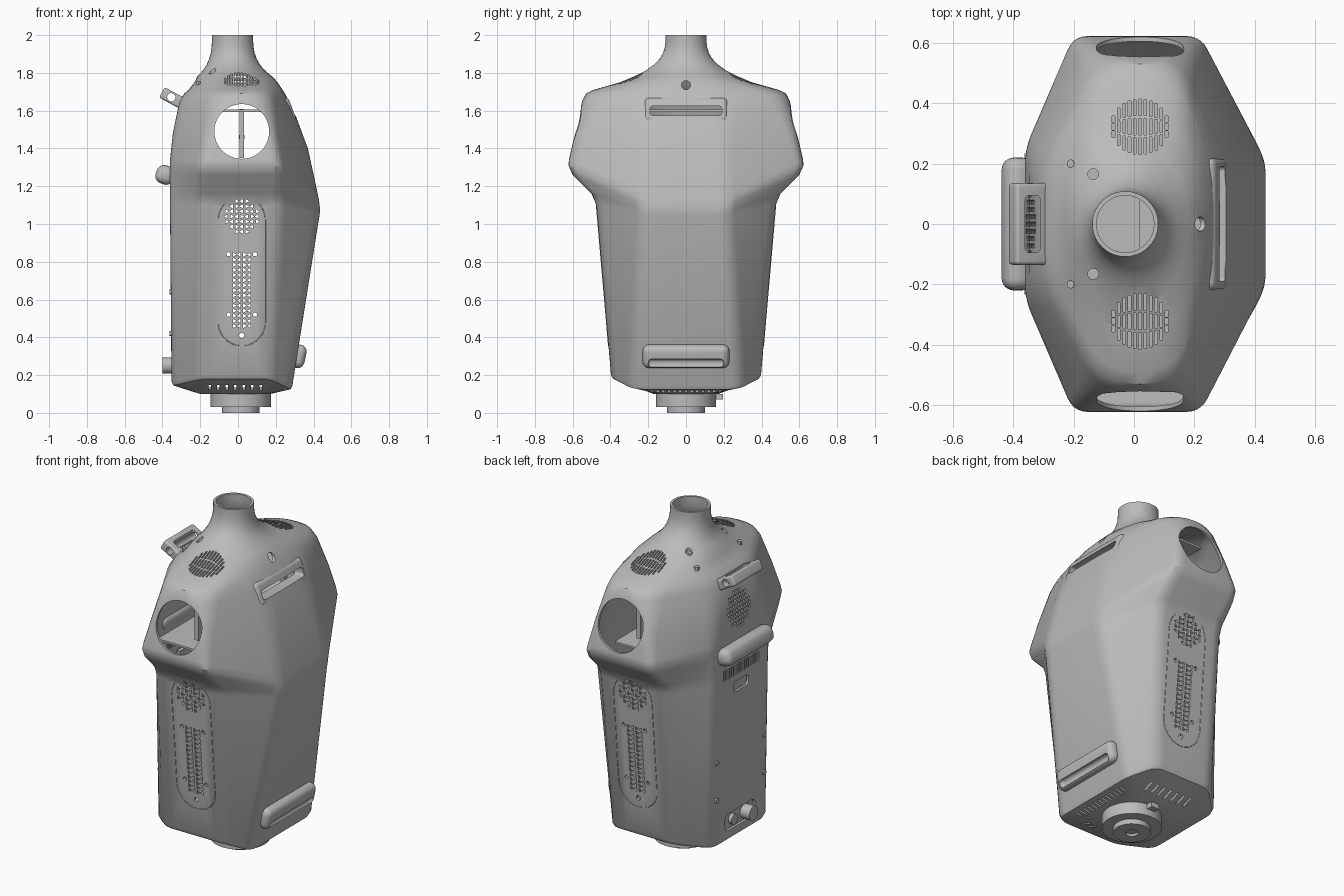
import bpy, bmesh, math
from mathutils import Matrix, Vector

if "Cube" in bpy.data.objects:
    bpy.data.objects.remove(bpy.data.objects["Cube"])

tone = (0.5, 0.5, 0.5, 1)
grey = bpy.data.materials.new("shell grey")
grey.use_nodes = True
grey.diffuse_color = tone
grey.node_tree.nodes["Principled BSDF"].inputs["Base Color"].default_value = tone


def smooth(ob):
    bpy.ops.object.select_all(action="DESELECT")
    ob.select_set(True)
    bpy.context.view_layer.objects.active = ob
    bpy.ops.object.shade_smooth_by_angle(angle=math.radians(30))


def finish(name, bm):
    bmesh.ops.recalc_face_normals(bm, faces=bm.faces)
    mesh = bpy.data.meshes.new(name)
    bm.to_mesh(mesh)
    bm.free()
    mesh.materials.append(grey)
    ob = bpy.data.objects.new(name, mesh)
    bpy.context.collection.objects.link(ob)
    smooth(ob)
    return ob


def add_box(bm, loc, dims, tilt=0.0, bevel=0.0):
    m = Matrix.Translation(loc) @ Matrix.Rotation(tilt, 4, "Y") @ Matrix.Diagonal((*dims, 1))
    verts = bmesh.ops.create_cube(bm, size=1, matrix=m)["verts"]
    if bevel:
        edges = list({e for v in verts for e in v.link_edges})
        bmesh.ops.bevel(bm, geom=edges, offset=bevel, segments=5, profile=0.5, affect="EDGES")


def add_rod(bm, loc, radius, length, axis="Z", sides=32, spin=0.0):
    turn = {"X": Matrix.Rotation(math.pi / 2, 4, "Y"), "Y": Matrix.Rotation(math.pi / 2, 4, "X"),
            "Z": Matrix.Identity(4)}[axis]
    m = Matrix.Translation(loc) @ turn @ Matrix.Rotation(spin, 4, "Z")
    bmesh.ops.create_cone(bm, cap_ends=True, segments=sides, radius1=radius,
                          radius2=radius, depth=length, matrix=m)


def bake(ob):
    """Apply all modifiers by swapping in the evaluated mesh."""
    dg = bpy.context.evaluated_depsgraph_get()
    mesh = bpy.data.meshes.new_from_object(ob.evaluated_get(dg))
    ob.modifiers.clear()
    ob.data = mesh


def carve(ob, bm):
    cutter = finish("cutter", bm)
    cutter.hide_render = True
    mod = ob.modifiers.new("cut", "BOOLEAN")
    mod.object, mod.operation, mod.solver = cutter, "DIFFERENCE", "EXACT"
    bake(ob)
    bpy.data.objects.remove(cutter)
    smooth(ob)


def rounded_ring(half, radius, steps=5):
    """Mirror four corners into an octagon and round each with a quadratic arc."""
    corners = [Vector(p) for p in half] + [Vector((x, -y, z)) for x, y, z in reversed(half)]
    out = []
    for i, p in enumerate(corners):
        ends = []
        for q in (corners[i - 1], corners[(i + 1) % len(corners)]):
            d = q - p
            ends.append(p + d * min(0.49, radius / d.length))
        for k in range(steps + 1):
            t = k / steps
            out.append(ends[0] * (1 - t) ** 2 + p * 2 * t * (1 - t) + ends[1] * t * t)
    return out


def body_ring(z_side, z_chest, y_side, x_chest, x_back):
    low = max(0, (1.1 - z_side) / 0.9)
    top = max(0, (z_side - 1.31) / 0.44)
    y_chest = min(0.22 + 0.065 * low - 0.05 * top, y_side * 0.72)
    y_back = min(0.25 - 0.08 * top, y_side * 0.64)
    half = [(x_chest, y_chest, z_chest),
            (min(0.22 - 0.05 * low - 0.08 * top, x_chest * 0.6), y_side, z_side),
            (max(0.1 * top - 0.2, x_back * 0.57), y_side, z_side),
            (x_back, y_back, z_side - 0.035 * min(low, 1) * (z_side > 0.1))]
    return rounded_ring(half, 0.05 + 0.12 * top ** 3)


def neck_ring(t):
    flare = (1 - t) ** 3
    z, rx, ry = 1.78 + 0.22 * t, 0.109 + 0.09 * flare, 0.108 + 0.17 * flare
    k = math.tan(math.pi / 8)
    half = [(rx, k * ry), (k * rx, ry), (-k * rx, ry), (-rx, k * ry)]
    return rounded_ring([(x - 0.029 + 0.012 * flare, y, z) for x, y in half], 0.3)


# Torso shell: side height, chest height, side y, chest x, back x
body = [(.1, .1, .17, .17, -.2), (.18, .125, .385, .278, -.342), (.2, .145, .397, .288, -.352),
        (1.1, 1.05, .475, .432, -.36), (1.16, 1.07, .5, .435, -.36), (1.26, 1.1, .6, .432, -.36),
        (1.31, 1.13, .622, .428, -.36), (1.34, 1.17, .62, .42, -.36), (1.48, 1.4, .588, .37, -.345),
        (1.65, 1.61, .55, .292, -.31), (1.69, 1.66, .53, .265, -.285), (1.71, 1.7, .49, .243, -.262),
        (1.75, 1.75, .35, .21, -.23)]
rings = [body_ring(*row) for row in body] + [neck_ring(i / 7) for i in range(8)]
bm = bmesh.new()
loops = [[bm.verts.new(p) for p in ring] for ring in rings]
for a, b in zip(loops, loops[1:]):
    for i in range(len(a)):
        j = (i + 1) % len(a)
        bm.faces.new((a[i], a[j], b[j], b[i]))
bm.faces.new(list(reversed(loops[0])))
shell = finish("torso_shell", bm)
mod = shell.modifiers.new("wall", "SOLIDIFY")
mod.thickness, mod.offset = 0.014, -1
bake(shell)

# Shoulder openings, chest slot and small round holes
cut = bmesh.new()
add_box(cut, (.28, 0, 1.6), (.16, .38, .05))
add_rod(cut, (.2, 0, 1.735), .024, .2, "X", 20)
for s in (-1, 1):
    add_rod(cut, (.02, s * .58, 1.49), .145, .24, "Y", 48)
    add_rod(cut, (-.135, s * .165, 1.8), .018, .16, "Z", 16)
    # Round slotted grille on each shoulder top
    for i in range(-5, 6):
        reach = math.sqrt(.095 ** 2 - (i * .0175) ** 2)
        for part in (-1, 0, 1):
            add_box(cut, (.02 + i * .0175, s * .322 + part * reach * .68, 1.76), (.009, reach * .58, .12))
    # Bottom vents
    for i in range(7):
        add_box(cut, (-.15 + i * .045, s * .26, .14), (.014, .07, .14))
for i in range(-6, 7):
    add_box(cut, (.225, i * .03, .125), (.05, .012, .08))
carve(shell, cut)

# Triangular perforations and screw holes through both flanks
cut = bmesh.new()
step = .027
spots = [(c - 1.5, .46 + r * step) for r in range(15) for c in range(4)]
spots += [(c, 1.04 + r * step) for r in range(-3, 4) for c in range(-3, 4) if r * r + c * c < 11]
for n, (c, z) in enumerate(spots):
    add_rod(cut, (.02 + c * step, 0, z), .013, 1.4, "Y", 3, math.pi / 2 * (1 if n % 2 else -1))
add_rod(cut, (.02, 0, .41), .014, 1.4, "Y", 12)
for x in (-.05, .09):
    for z in (.52, .84):
        add_rod(cut, (x, 0, z), .011, 1.4, "Y", 12)
carve(shell, cut)

# Back grille, vent row and recessed grips
cut = bmesh.new()
for r in range(-4, 5):
    for c in range(-4, 5):
        if r * r + c * c < 20:
            add_rod(cut, (-.34, c * .024, 1.47 + r * .024), .009, .12, "X", 8)
for i in range(-8, 9):
    add_box(cut, (-.36, i * .02, 1.13), (.08, .009, .06))
add_box(cut, (-.36, 0, 1.03), (.08, .14, .06), 0, .02)
add_box(cut, (-.36, 0, .25), (.08, .28, .1), 0, .03)
carve(shell, cut)


def slotted_part(name, block, slots):
    """A rounded block with one or more slots cut from it."""
    bm = bmesh.new()
    add_box(bm, *block)
    part = finish(name, bm)
    for slot in slots:
        cut = bmesh.new()
        add_box(cut, *slot)
        carve(part, cut)
    return part


# Chest scoops and rear ledge
slotted_part("upper_scoop", ((.262, 0, 1.6), (.056, .44, .14), -.36, .026),
             [((.28, 0, 1.6), (.2, .38, .05), 0, .015)])
slotted_part("lower_scoop", ((.317, 0, .3), (.082, .46, .125), .2, .036),
             [((.36, 0, .262), (.06, .4, .045), 0, .018)])
slotted_part("rear_ledge", ((-.385, 0, 1.26), (.1, .44, .1), .35, .04), [])

# Carry handle with window and end bore
handle = slotted_part("carry_handle", ((-.348, 0, 1.667), (.125, .27, .062), .5, .012),
                      [((-.335, 0, 1.66), (.05, .19, .3), 0, .015)])
cut = bmesh.new()
add_rod(cut, (-.353, 0, 1.671), .022, .4, "Y", 24)
carve(handle, cut)

# Rear connector plates and knob
bm = bmesh.new()
add_box(bm, (-.33, 0, .25), (.02, .3, .12))
add_box(bm, (-.33, 0, 1.03), (.02, .17, .08))
add_rod(bm, (-.365, -.06, .25), .042, .07, "X")
add_rod(bm, (-.345, .06, .25), .03, .03, "X")
finish("rear_connector", bm)

# Waist mount
bm = bmesh.new()
add_rod(bm, (.015, 0, .07), .16, .08, sides=48)
add_rod(bm, (.015, 0, .015), .1, .03, sides=48)
for s in (-1, 1):
    add_box(bm, (.015, s * .17, .085), (.05, .05, .03))
mount = finish("waist_mount", bm)
cut = bmesh.new()
add_rod(cut, (.015, 0, 0), .035, .03)
carve(mount, cut)

# Internal frame behind the openings
bm = bmesh.new()
add_box(bm, (.02, 0, 1.46), (.03, .5, .02))
add_box(bm, (.02, 0, 1.6), (.22, .9, .012))
add_box(bm, (-.06, 0, 1.77), (.16, .25, .012))
add_box(bm, (-.03, 0, 1.25), (.5, .7, .012))
for s in (-1, 1):
    add_box(bm, (.02, s * .4, 1.48), (.025, .03, .26))
finish("inner_frame", bm)

# Panel seams and screws on each flank
bm = bmesh.new()
for s in (-1, 1):
    seam = bpy.data.curves.new("panel_seam", "CURVE")
    seam.dimensions, seam.bevel_depth = "3D", .0022
    line = seam.splines.new("POLY")
    line.points.add(39)
    line.use_cyclic_u = True
    for i, p in enumerate(line.points):
        a = math.pi * (i % 20) / 19 + (math.pi if i >= 20 else 0)
        z = (1.02 if i < 20 else .48) + .125 * math.sin(a)
        p.co = (.02 + .125 * math.cos(a), s * (.397 + (z - .2) * .0867), z, 1)
    seam.materials.append(grey)
    bpy.context.collection.objects.link(bpy.data.objects.new("panel_seam", seam))
    add_rod(bm, (-.21, s * .2, 1.745), .014, .02, sides=6)
    for z in (.42, .64):
        add_rod(bm, (-.352, s * .22, z), .014, .02, "X", 12)
finish("screws", bm)
